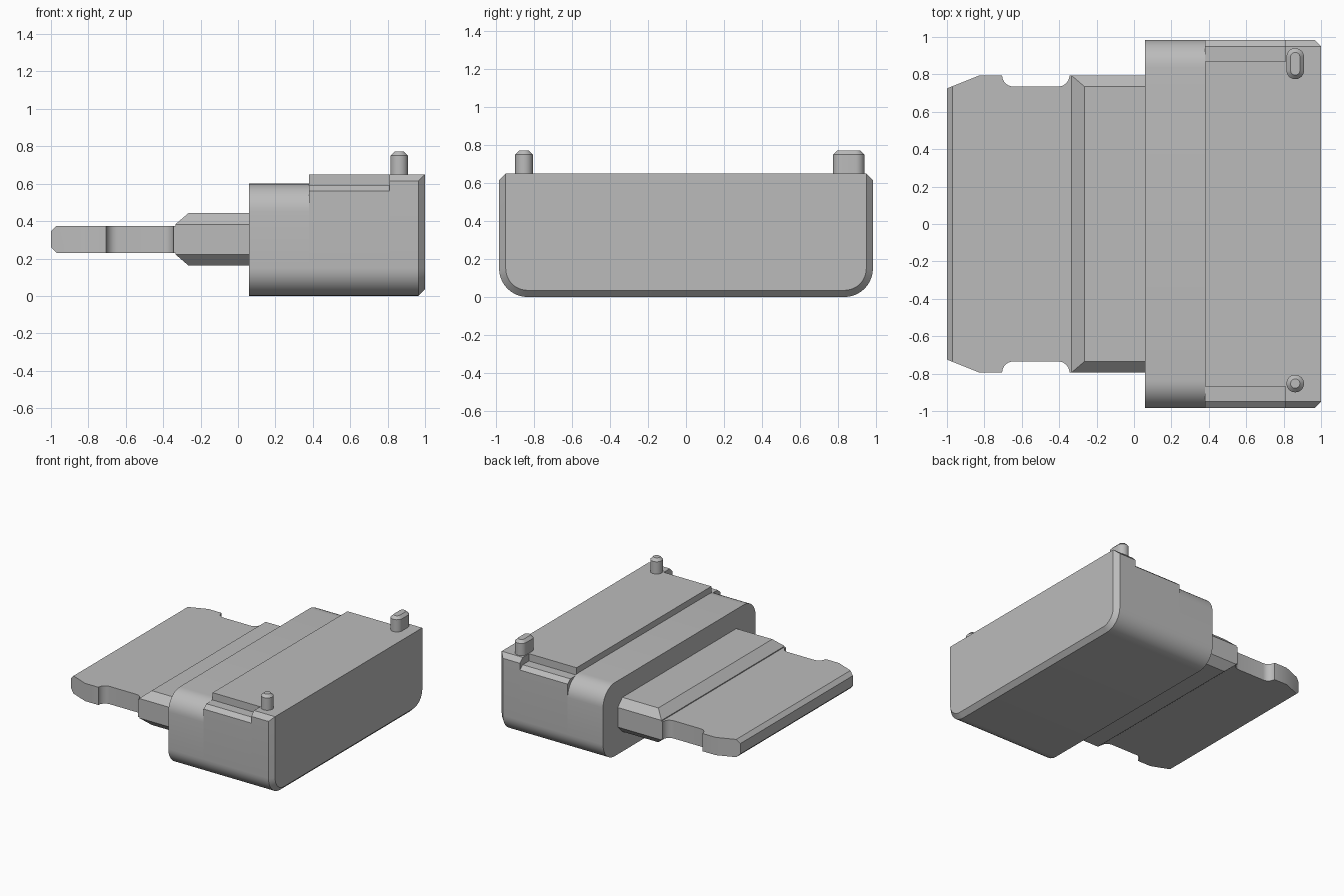
import bpy, bmesh
from math import sin, cos, pi

cube = bpy.data.objects.get("Cube")
if cube:
    bpy.data.objects.remove(cube, do_unlink=True)

grey = bpy.data.materials.new("plain_grey")
grey.use_nodes = True
colour = (0.5, 0.5, 0.5, 1)
grey.diffuse_color = colour
grey.node_tree.nodes["Principled BSDF"].inputs["Base Color"].default_value = colour


def loft(name, loops, end_bevel=0):
    """Skin a row of equal-length point loops and cap both ends."""
    bm = bmesh.new()
    rings = [[bm.verts.new(p) for p in loop] for loop in loops]
    n = len(rings[0])
    for a, b in zip(rings, rings[1:]):
        for i in range(n):
            j = (i + 1) % n
            bm.faces.new((a[i], a[j], b[j], b[i]))
    bm.faces.new(rings[0])
    bm.faces.new(rings[-1])
    bmesh.ops.remove_doubles(bm, verts=bm.verts, dist=0.0005)
    bmesh.ops.recalc_face_normals(bm, faces=bm.faces)
    if end_bevel:
        tip = [e for e in bm.edges
               if all(v.co.x < -0.999 for v in e.verts)
               and abs(e.verts[0].co.z - e.verts[1].co.z) < 0.001]
        bmesh.ops.bevel(bm, geom=tip, offset=end_bevel, segments=1, affect='EDGES')
    mesh = bpy.data.meshes.new(name)
    bm.to_mesh(mesh)
    bm.free()
    mesh.materials.append(grey)
    ob = bpy.data.objects.new(name, mesh)
    bpy.context.collection.objects.link(ob)
    bpy.ops.object.select_all(action='DESELECT')
    ob.select_set(True)
    bpy.context.view_layer.objects.active = ob
    bpy.ops.object.shade_smooth_by_angle()
    return ob


def arc(cx, cy, r, start, end, steps=10):
    angles = [start + (end - start) * i / steps for i in range(steps + 1)]
    return [(cx + r * cos(a), cy + r * sin(a)) for a in angles]


def mirrored(half):
    """Close a half profile by mirroring its first coordinate."""
    return half + [(-a, b) for a, b in reversed(half)]


# Housing: cross-sections in y and z, swept along x
SIDE, RADIUS, CHAMFER = 0.985, 0.15, 0.035


def section(x, top, inset=0):
    c = SIDE - RADIUS
    half = arc(c, RADIUS, RADIUS - inset, -pi / 2, 0) + top
    return [(x, y, z) for y, z in mirrored(half)]


shoulder = SIDE - CHAMFER
round_top = arc(SIDE - RADIUS, 0.6 - RADIUS, RADIUS, 0, pi / 2)
notched_top = [(SIDE, 0.56), (shoulder, 0.59), (0.87, 0.59), (0.87, 0.65)]
plain_top = [(SIDE, 0.615), (shoulder, 0.65)]
end_top = [(shoulder, 0.65), (shoulder, 0.65)]

loft("housing_rounded_collar", [section(x, round_top) for x in (0.06, 0.38)])
loft("housing_notched_middle", [section(x, notched_top) for x in (0.38, 0.81)])
loft("housing_end", [section(0.81, plain_top), section(1 - CHAMFER, plain_top),
                     section(1, end_top, CHAMFER)])

# Chamfered neck between housing and tongue
MID, WIDE = 0.3025, 0.795


def neck_section(x, cut):
    upper = [(WIDE, 0.08), (WIDE - cut, 0.08 + cut)]
    half = [(y, -z) for y, z in reversed(upper)] + upper
    return [(x, y, MID + z) for y, z in mirrored(half)]


loft("neck", [neck_section(-0.335, 0), neck_section(-0.265, 0.06),
              neck_section(0.06, 0.06)])

# Flat tongue with a tapered tip and a rounded recess on each side
edge = ([(WIDE, -0.3)]
        + [(y, x) for x, y in arc(-0.405, WIDE, 0.06, 0, -pi / 2)]
        + [(y, x) for x, y in arc(-0.645, WIDE, 0.06, -pi / 2, -pi)]
        + [(WIDE, -0.825), (0.725, -1)])
outline = [(x, y) for y, x in mirrored(edge)]
loft("tongue", [[(x, y, z) for x, y in outline] for z in (0.23, 0.375)], 0.03)


# Locating pegs with chamfered tips; the rear one is elongated
def peg(name, y, stretch):
    def ring(z, r):
        pts = (arc(0, stretch, r, 0, pi, 16) + arc(0, -stretch, r, pi, 2 * pi, 16))
        return [(0.862 + a, y + b, z) for a, b in pts]
    loft(name, [ring(0.64, 0.047), ring(0.75, 0.047), ring(0.772, 0.025)])


peg("front_round_peg", -0.853, 0)
peg("rear_long_peg", 0.857, 0.036)
